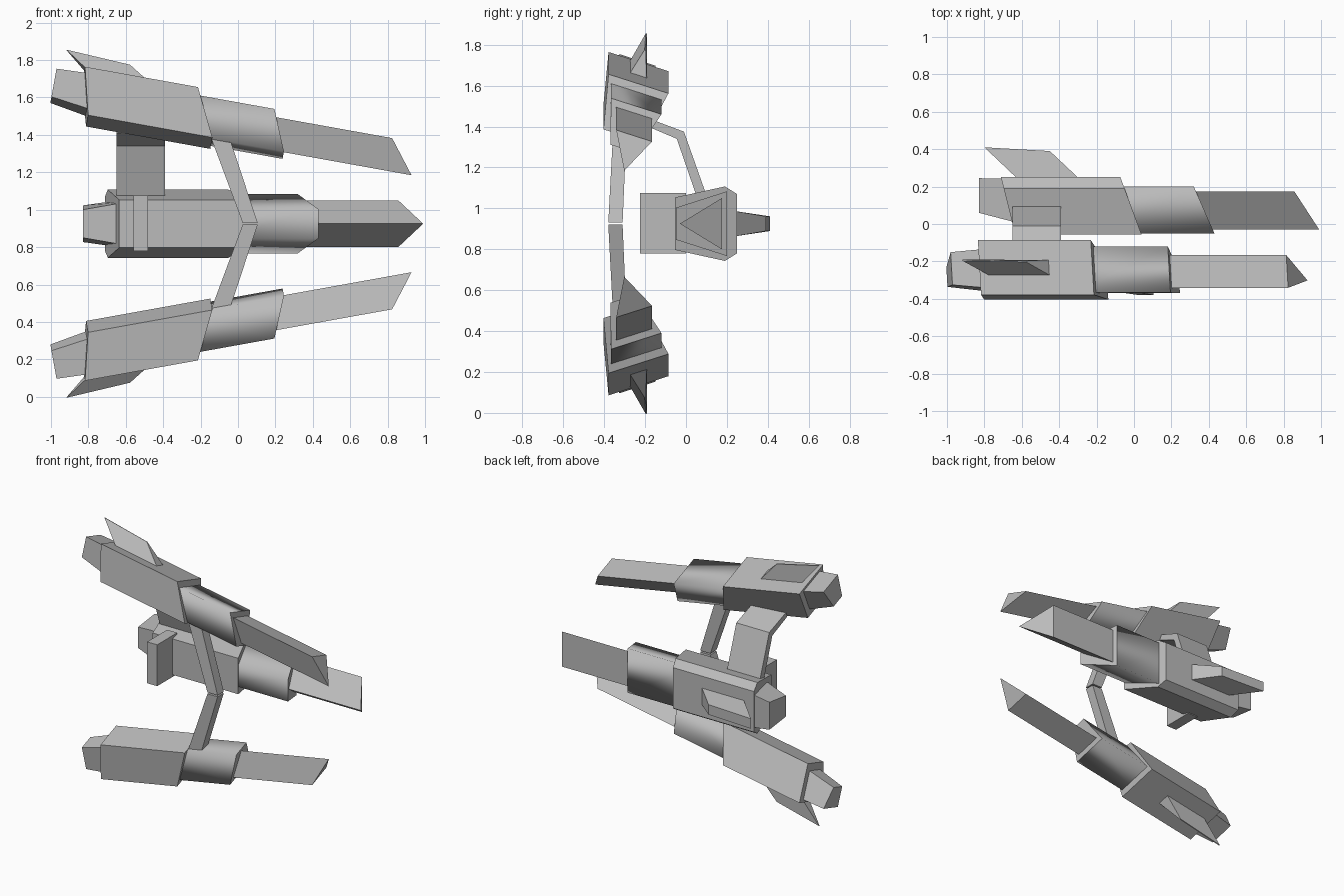
import bpy, bmesh, math
from mathutils import Matrix, Vector

cube = bpy.data.objects.get("Cube")
if cube:
    bpy.data.objects.remove(cube, do_unlink=True)

grey = bpy.data.materials.new("hull_grey")
grey.use_nodes = True
grey.diffuse_color = (0.5, 0.5, 0.5, 1)
grey.node_tree.nodes["Principled BSDF"].inputs["Base Color"].default_value = (0.5, 0.5, 0.5, 1)


def loft(name, start, end, matrix, smooth=False):
    """Join two matching rings of points with side faces and two end caps."""
    bm = bmesh.new()
    a = [bm.verts.new(matrix @ Vector(p)) for p in start]
    b = [bm.verts.new(matrix @ Vector(p)) for p in end]
    n = len(a)
    bm.faces.new(a)
    bm.faces.new(b[::-1])
    for i in range(n):
        j = (i + 1) % n
        side = bm.faces.new((a[i], b[i], b[j], a[j]))
        side.smooth = smooth
    bmesh.ops.recalc_face_normals(bm, faces=bm.faces)
    mesh = bpy.data.meshes.new(name)
    bm.to_mesh(mesh)
    bm.free()
    mesh.materials.append(grey)
    obj = bpy.data.objects.new(name, mesh)
    bpy.context.collection.objects.link(obj)
    return obj


def ring(half, u, slope):
    """Symmetric section from (depth, half width) pairs, on a raked plane."""
    first = half[0][0]
    pts = [(v, w) for v, w in half] + [(v, -w) for v, w in reversed(half) if w > 0]
    return [(u + slope * (v - first), v, w) for v, w in pts]


def quad(u_in, v_in, w_in, u_out, v_out, w_out):
    """Four-cornered section: inner edge and outer edge."""
    return [(u_in, v_in, w_in), (u_out, v_out, w_out),
            (u_out, v_out, -w_out), (u_in, v_in, -w_in)]


def pod(side, m, body, middle, blade, tip, body_rake, blade_rake, cap, fin):
    loft(side + "_body", ring(body, -0.635, -0.25), ring(body, 0.04, body_rake), m)
    loft(side + "_middle", ring(middle, -0.1, -0.4), ring(middle, 0.43, -0.44), m, True)
    loft(side + "_blade", ring(blade, 0.3, -0.44), ring(blade, tip, blade_rake), m)
    loft(side + "_end_cap", cap[0], cap[1], m)
    loft(side + "_fin", fin[0], fin[1], m)


up = Matrix.Translation((0, 0, 0.925))
flip = up @ Matrix.Diagonal((1, 1, -1, 1)) @ up.inverted()

# Central pod
pod("central", up,
    body=[(-0.055, 0.128), (0.19, 0.182), (0.25, 0.145)],
    middle=[(-0.05, 0.078), (0.2, 0.158)],
    blade=[(-0.03, 0), (0.175, 0.125)],
    tip=0.99, body_rake=-0.37, blade_rake=-0.65,
    cap=(quad(-0.6, 0.0, 0.115, -0.6, 0.24, 0.13),
         quad(-0.83, 0.06, 0.075, -0.83, 0.245, 0.098)),
    fin=(quad(-0.61, 0.23, 0.063, -0.28, 0.23, 0.063),
         quad(-0.8, 0.41, 0.036, -0.45, 0.39, 0.036)))

# Upper pod and its mirrored twin below
tilt = (Matrix.Translation((-0.172, -0.29, 1.419))
        @ Matrix.Rotation(math.radians(10.2), 4, 'Y')
        @ Matrix.Rotation(math.radians(72), 4, 'X'))
for side, m in (("upper", tilt), ("lower", flip @ tilt)):
    pod(side, m,
        body=[(-0.06, 0.1), (0.187, 0.154)],
        middle=[(-0.055, 0.065), (0.15, 0.13)],
        blade=[(-0.038, 0), (0.118, 0.092)],
        tip=1.124, body_rake=-0.5, blade_rake=-0.88,
        cap=(quad(-0.6, -0.02, 0.07, -0.6, 0.17, 0.115),
             quad(-0.845, 0.02, 0.055, -0.845, 0.168, 0.092)),
        fin=(quad(-0.64, 0.18, 0.045, -0.31, 0.18, 0.045),
             quad(-0.811, 0.312, 0.003, -0.462, 0.292, 0.003)))


def rect(x0, x1, y0, y1, z0, z1):
    """Strut section whose height changes from x0 to x1."""
    return [(x0, y0, z0), (x1, y0, z1), (x1, y1, z1), (x0, y1, z0)]


# Thin front struts meeting at the middle
for name, m in (("upper_strut", Matrix()), ("lower_strut", flip)):
    loft(name, rect(0.025, 0.105, -0.38, -0.31, 0.93, 0.93),
         rect(-0.15, -0.05, -0.355, -0.29, 1.4, 1.4), m)

# Bent plate joining the central pod to the upper pod
outline = [(-0.21, 1.45), (-0.01, 1.375), (0.105, 1.05),
           (0.055, 1.05), (-0.045, 1.34), (-0.21, 1.41)]
loft("pylon", [(-0.65, y, z) for y, z in outline],
     [(-0.39, y, z) for y, z in outline], Matrix())

# Upright panel on the inner face of the central pod
loft("inner_panel", rect(-0.56, -0.48, -0.225, 0.0, 0.78, 0.78),
     rect(-0.56, -0.48, -0.225, 0.0, 1.075, 1.075), Matrix())
